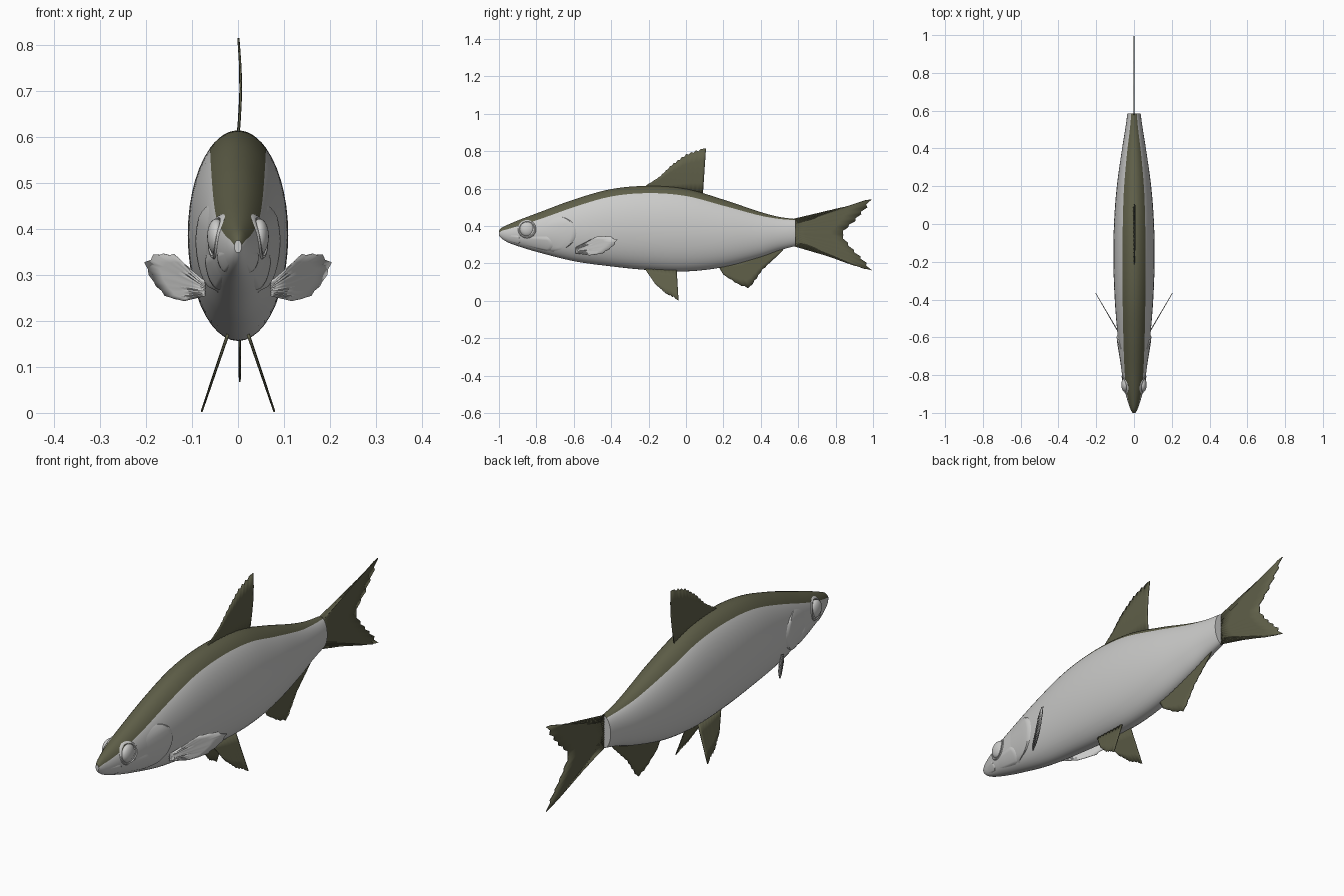
import bpy, bmesh, math
from mathutils import Vector

if "Cube" in bpy.data.objects:
    bpy.data.objects.remove(bpy.data.objects["Cube"])


def material(name, rgb):
    m = bpy.data.materials.new(name)
    m.diffuse_color = (*rgb, 1)
    m.use_nodes = True
    m.node_tree.nodes["Principled BSDF"].inputs["Base Color"].default_value = m.diffuse_color
    return m


SILVER = material("silver_grey", (0.60, 0.60, 0.59))
OLIVE = material("dark_olive", (0.115, 0.115, 0.066))

# Body stations: y, top z, bottom z, half width, back colour limit in degrees
STATIONS = [
    (-1.00, .375, .348, .008, 75), (-.985, .391, .332, .017, 65),
    (-.95, .408, .311, .030, 60), (-.88, .437, .286, .049, 55),
    (-.80, .467, .262, .063, 50), (-.60, .541, .212, .086, 41),
    (-.40, .597, .184, .102, 36), (-.20, .614, .164, .109, 34),
    (.00, .598, .157, .106, 34), (.20, .541, .180, .091, 35),
    (.40, .474, .234, .063, 33), (.50, .448, .270, .047, 28),
    (.585, .437, .293, .035, 24)]


def section(y):
    """Smoothly interpolated top, bottom, width and colour limit."""
    S, n = STATIONS, len(STATIONS)
    i = 0
    while i < n - 2 and y > S[i + 1][0]:
        i += 1
    d = S[i + 1][0] - S[i][0]
    t = (y - S[i][0]) / d

    def slope(k, c):
        a, b = S[max(k - 1, 0)], S[min(k + 1, n - 1)]
        return (b[c] - a[c]) / (b[0] - a[0])
    return [(2*t**3 - 3*t*t + 1) * S[i][c] + (t**3 - 2*t*t + t) * d * slope(i, c)
            + (3*t*t - 2*t**3) * S[i + 1][c] + (t**3 - t*t) * d * slope(i + 1, c)
            for c in range(1, 5)]


def skin(y, a, off=0.0):
    """Point on the body at angle a from the back ridge."""
    top, bot, w, _ = section(y)
    return Vector(((w + off) * math.sin(a), y,
                   (top + bot) / 2 + ((top - bot) / 2 + off) * math.cos(a)))


def finish(bm, name, mats, fix=True):
    if fix:
        bmesh.ops.recalc_face_normals(bm, faces=bm.faces)
    me = bpy.data.meshes.new(name)
    bm.to_mesh(me)
    bm.free()
    for m in mats:
        me.materials.append(m)
    ob = bpy.data.objects.new(name, me)
    bpy.context.collection.objects.link(ob)
    bpy.context.view_layer.objects.active = ob
    bpy.ops.object.select_all(action='DESELECT')
    ob.select_set(True)
    bpy.ops.object.shade_smooth_by_angle(angle=math.radians(40))
    return ob


def grid(bm, rows, closed=False):
    vs = [[bm.verts.new(p) for p in r] for r in rows]
    n = len(vs[0])
    for a, b in zip(vs, vs[1:]):
        for j in range(n if closed else n - 1):
            k = (j + 1) % n
            f = bm.faces.new((a[j], a[k], b[k], b[j]))
            f.material_index = 0
    return vs


# Body: rings whose vertices follow the edge of the dark back
BACK, SIDE = 6, 18
HALF = BACK + SIDE
ys = [-1, -.995, -.985, -.97] + [-.95 + 1.535 * i / 64 for i in range(65)]
rows = []
for y in ys:
    lim = math.radians(section(y)[3])
    half = [lim * i / BACK for i in range(BACK)]
    half += [lim + (math.pi - lim) * i / SIDE for i in range(SIDE + 1)]
    rows.append([skin(y, a) for a in half + [-a for a in half[-2:0:-1]]])
bm = bmesh.new()
rings = grid(bm, rows, True)
bm.faces.ensure_lookup_table()
for i, f in enumerate(bm.faces):
    j = i % (2 * HALF)
    f.material_index = int(j < BACK or j >= 2 * HALF - BACK)
bm.faces.new(rings[0])
bm.faces.new(rings[-1])
finish(bm, "body", [SILVER, OLIVE])


def cover(name, side, a0, a1, front, rear, lift):
    """Raised skin plate, sunk along its borders."""
    bm = bmesh.new()
    rows, n, m = [], 20, 12
    for i in range(n + 1):
        u = i / n
        a = math.radians(a0 + (a1 - a0) * u)
        row = []
        for j in range(m + 1):
            v = j / m
            y = front(u) * (1 - v) + rear(u) * v
            fade = min(1, 5 * u, 5 * (1 - u)) * min(1, v * 1.3)
            off = -.004 if j == m else -.002 + lift * fade
            p = skin(y, a, off)
            row.append((side * p.x, p.y, p.z))
        rows.append(row)
    grid(bm, rows)
    # faces point away from the body centre
    bm.normal_update()
    for f in bm.faces:
        if f.normal.x * side < 0:
            f.normal_flip()
    finish(bm, name, [SILVER], False)


def eye(name, side):
    # Flattened ball inside a raised socket rim
    bm = bmesh.new()
    bmesh.ops.create_uvsphere(bm, u_segments=28, v_segments=16, radius=1)
    for v in bm.verts:
        v.co = (side * .047 + v.co.x * .020, -.85 + v.co.y * .039,
                .383 + v.co.z * .039)
    finish(bm, name, [SILVER])
    bm = bmesh.new()
    rows = []
    for i in range(32):
        a = math.tau * i / 32
        row = []
        for k in range(6):
            b = math.tau * k / 6
            r = .044 + .005 * math.cos(b)
            y, z = -.85 + r * math.cos(a), .383 + r * math.sin(a)
            top, bot, w, _ = section(y)
            c = (z - (top + bot) / 2) / ((top - bot) / 2)
            x = w * math.sqrt(max(.05, 1 - c * c))
            row.append((side * (x + .004 * math.sin(b)), y, z))
        rows.append(row)
    grid(bm, rows + rows[:1], True)
    bmesh.ops.remove_doubles(bm, verts=bm.verts, dist=1e-6)
    finish(bm, name + "_socket", [SILVER])


def along(pts, t):
    """Point at fraction t of a polyline's length."""
    pts = [Vector(p) for p in pts]
    lens = [(b - a).length for a, b in zip(pts, pts[1:])]
    d = t * sum(lens)
    for a, b, l in zip(pts, pts[1:], lens):
        if d <= l:
            return a.lerp(b, d / l)
        d -= l
    return pts[-1]


def fin(name, base, tip, rays, mat, place=lambda y, z: 0.0, side=1, thick=.004):
    """Pleated fin of rays from base line to ragged tip line, in (y, z)."""
    bm = bmesh.new()
    rows = []
    n = rays * 2
    for i in range(n + 1):
        a, b = along(base, i / n), along(tip, i / n)
        if i % 2 and 1 < i < n - 1:
            b = a.lerp(b, .955)
        row = []
        for k in range(5):
            p = a.lerp(b, k / 4)
            x = place(p.x, p.y) + (.0015 if i % 2 else -.0015) * (1 - k / 5)
            row.append((side * x, p.x, p.y))
        rows.append(row)
    grid(bm, rows)
    ob = finish(bm, name, [mat])
    s = ob.modifiers.new("thickness", 'SOLIDIFY')
    s.thickness, s.offset = thick, 0


# Fins on the centre line
fin("dorsal_fin", [(-.22, .60), (.09, .57)],
    [(-.215, .615), (-.14, .665), (-.075, .73), (0, .785), (.06, .808),
     (.107, .815)], 14, OLIVE, lambda y, z: .006 * math.sin((z - .6) * 14))
fin("tail_fin", [(.565, .435), (.565, .296)],
    [(.77, .483), (.90, .515), (.998, .55), (.97, .50), (.905, .425),
     (.858, .385), (.84, .355), (.858, .32), (.895, .275), (.965, .205),
     (.998, .158), (.90, .188), (.77, .237)], 20, OLIVE)
fin("anal_fin", [(.17, .19), (.53, .30)],
    [(.20, .14), (.28, .085), (.34, .064), (.365, .10), (.41, .165),
     (.50, .25), (.53, .285)], 12, OLIVE, lambda y, z: .004)

# Paired parts
for side, tag in ((1, "left"), (-1, "right")):
    eye("eye_" + tag, side)
    cover("gill_cover_" + tag, side, 52, 150, lambda u: -.78,
          lambda u: -.70 + .12 * math.sin(math.pi * min(1, u * 1.15)) ** .7
          if u < .86 else -.70, .008)
    cover("cheek_" + tag, side, 98, 150, lambda u: -.90,
          lambda u: -.74 + .04 * math.sin(math.pi * u), .006)
    cover("jaw_" + tag, side, 95, 150, lambda u: -.985,
          lambda u: -.90 + .02 * math.sin(math.pi * u), .004)
    fin("pelvic_fin_" + tag, [(-.22, .172), (-.05, .165)],
        [(-.165, .09), (-.105, .035), (-.07, .02), (-.04, .002)], 8, OLIVE,
        lambda y, z: .024 + (.165 - z) * .34, side)
    fin("pectoral_fin_" + tag, [(-.59, .285), (-.59, .255)],
        [(-.54, .31), (-.475, .345), (-.405, .347), (-.362, .325),
         (-.395, .285), (-.445, .252), (-.515, .243)], 10, SILVER,
        lambda y, z: .075 + (y + .585) * .585, side, .003)
